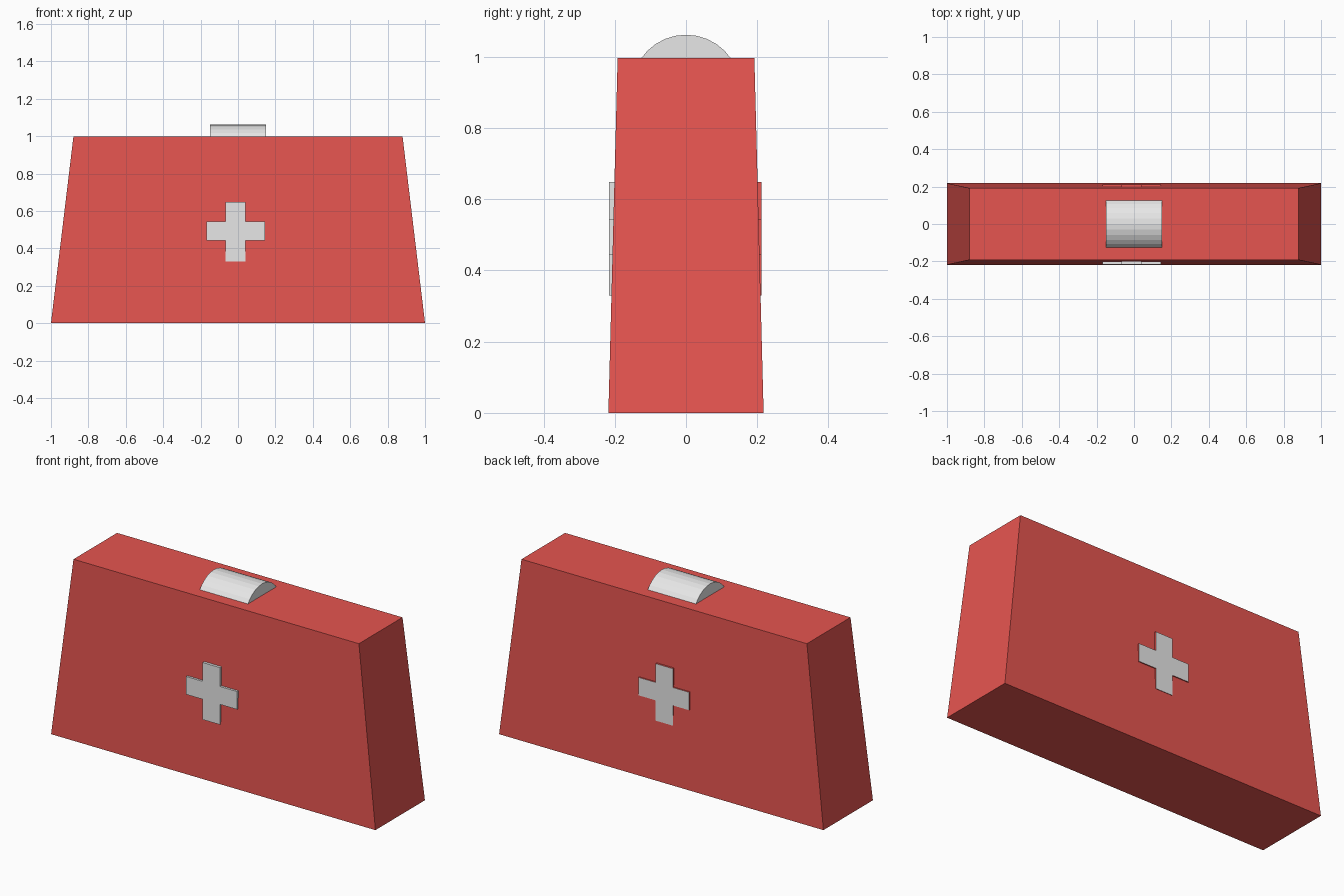
import bpy, bmesh, math
from mathutils import Matrix

if "Cube" in bpy.data.objects:
    bpy.data.objects.remove(bpy.data.objects["Cube"])


def material(name, rgb):
    m = bpy.data.materials.new(name)
    m.diffuse_color = (*rgb, 1)
    m.use_nodes = True
    m.node_tree.nodes["Principled BSDF"].inputs["Base Color"].default_value = m.diffuse_color
    return m


red = material("case_red", (0.79, 0.09, 0.08))
white = material("off_white", (0.8, 0.8, 0.8))


def finish(bm, name, *mats):
    bmesh.ops.recalc_face_normals(bm, faces=bm.faces[:])
    me = bpy.data.meshes.new(name)
    bm.to_mesh(me)
    bm.free()
    for m in mats:
        me.materials.append(m)
    ob = bpy.data.objects.new(name, me)
    bpy.context.collection.objects.link(ob)
    return ob


# tapered case body
H = 0.997
bm = bmesh.new()
bmesh.ops.create_cube(bm, size=2)
for v in bm.verts:
    top = v.co.z > 0
    v.co.x *= 0.88 if top else 1.0
    v.co.y *= 0.192 if top else 0.218
    v.co.z = H if top else 0
finish(bm, "case_body", red)

# rounded handle, a cylinder half sunk into the top
bm = bmesh.new()
bmesh.ops.create_cone(bm, cap_ends=True, segments=32, radius1=0.153, radius2=0.153, depth=0.297,
                      matrix=Matrix.Translation((0, 0, 0.909)) @ Matrix.Rotation(math.pi / 2, 4, 'Y'))
finish(bm, "handle", white)

# cross emblems on front and back
x0, x1, x2, x3 = -0.168, -0.067, 0.04, 0.145
z0, z1, z2, z3 = 0.33, 0.443, 0.543, 0.648
outline = [(x1, z0), (x2, z0), (x2, z1), (x3, z1), (x3, z2), (x2, z2),
           (x2, z3), (x1, z3), (x1, z2), (x0, z2), (x0, z1), (x1, z1)]


def cross(name, y_in, y_out, *mats):
    bm = bmesh.new()
    face = bm.faces.new([bm.verts.new((x, y_in, z)) for x, z in outline])
    ext = bmesh.ops.extrude_face_region(bm, geom=[face])["geom"]
    for v in ext:
        if isinstance(v, bmesh.types.BMVert):
            v.co.y = y_out
    bm.normal_update()
    for f in bm.faces:  # rim takes the last material
        f.material_index = len(mats) - 1 if abs(f.normal.y) < 0.5 else 0
    finish(bm, name, *mats)


cross("front_cross", -0.19, -0.216, white)
cross("back_cross", 0.19, 0.212, white, red)
